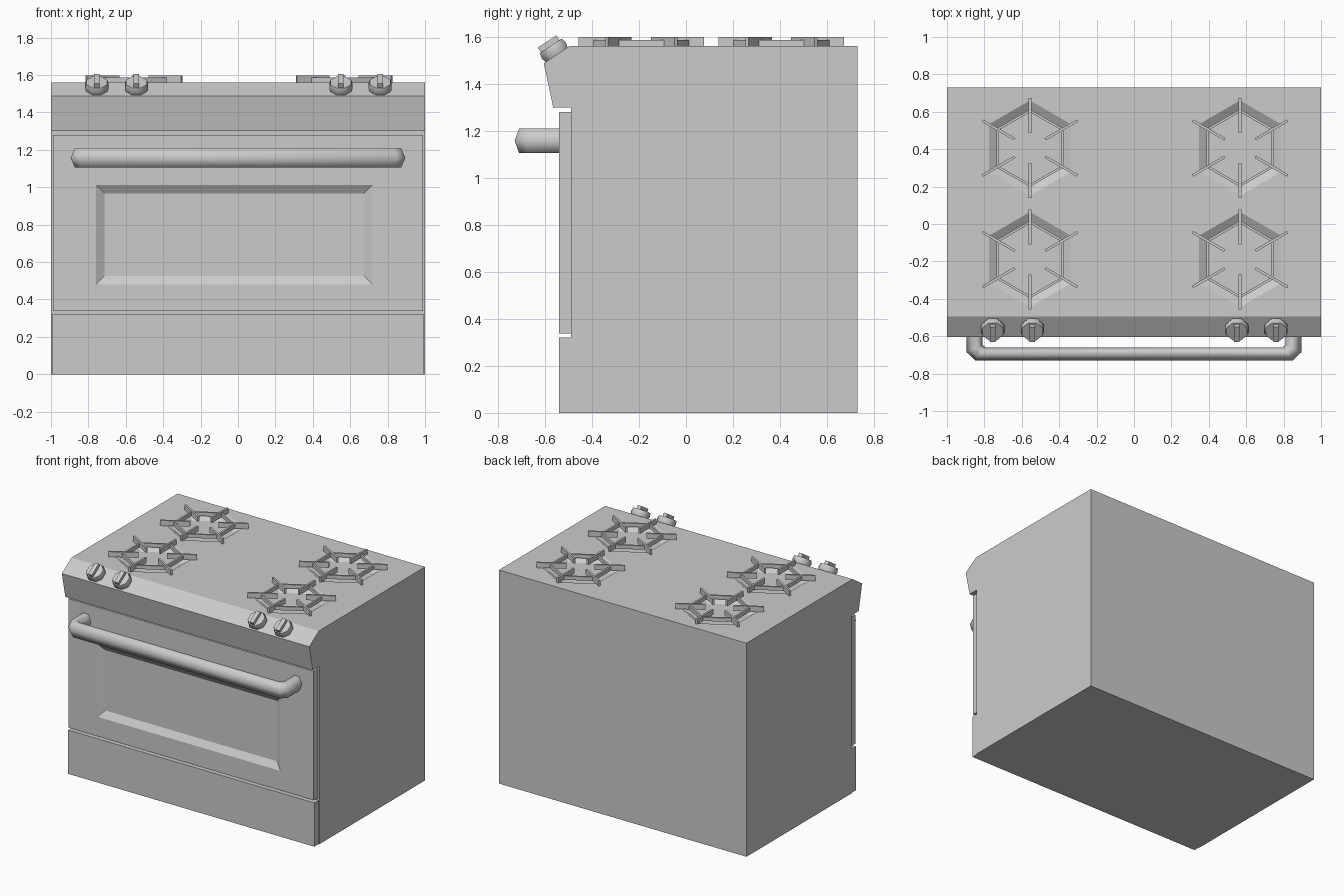
import bpy, bmesh
from math import pi, radians, cos, sin, atan2
from mathutils import Matrix, Vector

if "Cube" in bpy.data.objects:
    bpy.data.objects.remove(bpy.data.objects["Cube"])


def make(name, verts, faces, smooth=None):
    me = bpy.data.meshes.new(name)
    me.from_pydata([tuple(v) for v in verts], [], faces)
    bm = bmesh.new()
    bm.from_mesh(me)
    bmesh.ops.recalc_face_normals(bm, faces=bm.faces)
    bm.to_mesh(me)
    bm.free()
    ob = bpy.data.objects.new(name, me)
    bpy.context.collection.objects.link(ob)
    if smooth:
        bpy.ops.object.select_all(action='DESELECT')
        ob.select_set(True)
        bpy.context.view_layer.objects.active = ob
        bpy.ops.object.shade_smooth_by_angle(angle=radians(smooth))
    return ob


def loft(name, rings, smooth=None):
    n = len(rings[0])
    verts = [v for r in rings for v in r]
    faces = [(k * n + i, k * n + (i + 1) % n, (k + 1) * n + (i + 1) % n, (k + 1) * n + i)
             for k in range(len(rings) - 1) for i in range(n)]
    faces += [tuple(range(n)), tuple(range(len(verts) - n, len(verts)))]
    return make(name, verts, faces, smooth)


def box(name, x0, x1, y0, y1, z0, z1):
    return loft(name, [[(x0, y0, z), (x1, y0, z), (x1, y1, z), (x0, y1, z)] for z in (z0, z1)])


def add_bar(bm, a, b, width, z0, z1):
    """Upright flat bar between two plan points."""
    d = Vector(b) - Vector(a)
    mid = (Vector(a) + Vector(b)) / 2
    m = (Matrix.Translation((mid.x, mid.y, (z0 + z1) / 2))
         @ Matrix.Rotation(atan2(d.y, d.x), 4, 'Z')
         @ Matrix.Diagonal((d.length, width, z1 - z0, 1)))
    bmesh.ops.create_cube(bm, size=1, matrix=m)


def cut(target, cutter):
    mod = target.modifiers.new("cut", 'BOOLEAN')
    mod.operation = 'DIFFERENCE'
    mod.solver = 'EXACT'
    mod.object = cutter
    bpy.context.view_layer.objects.active = target
    bpy.ops.object.modifier_apply(modifier=mod.name)
    bpy.data.objects.remove(cutter)


# body with sloped control panel overhanging the front
profile = [(-0.49, 0), (0.73, 0), (0.73, 1.56), (-0.495, 1.56),
           (-0.605, 1.487), (-0.565, 1.30), (-0.49, 1.30)]
body = loft("stove_body", [[(x, y, z) for y, z in profile] for x in (-1, 1)])

# drawer and oven door with a bevelled recessed panel
box("drawer", -0.995, 0.995, -0.54, -0.488, 0, 0.32)
door = box("oven_door", -0.99, 0.99, -0.54, -0.488, 0.338, 1.28)
rings = []
for y, e in ((-0.55, 0.015), (-0.51, -0.046)):
    x0, x1, z0, z1 = -0.76 - e, 0.72 + e, 0.48 - e, 1.013 + e
    rings.append([(x0, y, z0), (x1, y, z0), (x1, y, z1), (x0, y, z1)])
cut(door, loft("door_cutter", rings))

# door handle: hexagonal section swept around a U, from (outer, inner) plan points
half = [((0.895, -0.53), (0.81, -0.53)), ((0.895, -0.685), (0.81, -0.645)),
        ((0.85, -0.729), (0.795, -0.659))]
path = half + [((-o[0], o[1]), (-i[0], i[1])) for o, i in reversed(half)]
rings = []
for o, i in path:
    ring = []
    for t, z in ((0, 1.157), (0.27, 1.209), (0.73, 1.209), (1, 1.157), (0.73, 1.105), (0.27, 1.105)):
        p = Vector(o).lerp(Vector(i), t)
        ring.append((p.x, p.y, z))
    rings.append(ring)
loft("door_handle", rings, smooth=72)

# burners: hexagonal pits with six-spoke grates
for side, cx in (("left", -0.556), ("right", 0.567)):
    for row, cy in (("front", -0.19), ("back", 0.406)):
        def pt(r, k):
            a = pi / 6 + k * pi / 3
            return (cx + r * cos(a), cy + r * sin(a))
        cut(body, loft("pit_cutter", [[(*pt(r, k), z) for k in range(6)]
                                      for r, z in ((0.192, 1.525), (0.272, 1.57))]))
        bm = bmesh.new()
        for k in range(6):
            r0, r1 = (0.08, 0.267) if k % 3 == 1 else (0.094, 0.294)
            add_bar(bm, pt(r0, k), pt(r1, k), 0.014, 1.56, 1.598)
            add_bar(bm, pt(0.2, k), pt(0.2, k + 1), 0.013, 1.56, 1.587)
        me = bpy.data.meshes.new("grate")
        bm.to_mesh(me)
        bm.free()
        ob = bpy.data.objects.new(f"{row}_{side}_grate", me)
        bpy.context.collection.objects.link(ob)

# knobs standing square to the sloped panel
tilt = atan2(0.073, 0.11)
for n, x in enumerate((-0.755, -0.543, 0.55, 0.76)):
    m = Matrix.Translation((x, -0.55, 1.523)) @ Matrix.Rotation(tilt, 4, 'X')
    knob = loft(f"knob_{n + 1}", [[(r * cos((k + .5) * pi / 4), r * sin((k + .5) * pi / 4), z)
                                  for k in range(8)]
                                 for r, z in ((0.056, -0.01), (0.067, 0.022), (0.06, 0.046))], smooth=50)
    grip = box(f"knob_grip_{n + 1}", -0.015, 0.015, -0.05, 0.045, 0.04, 0.07)
    knob.matrix_world = m
    grip.matrix_world = m
